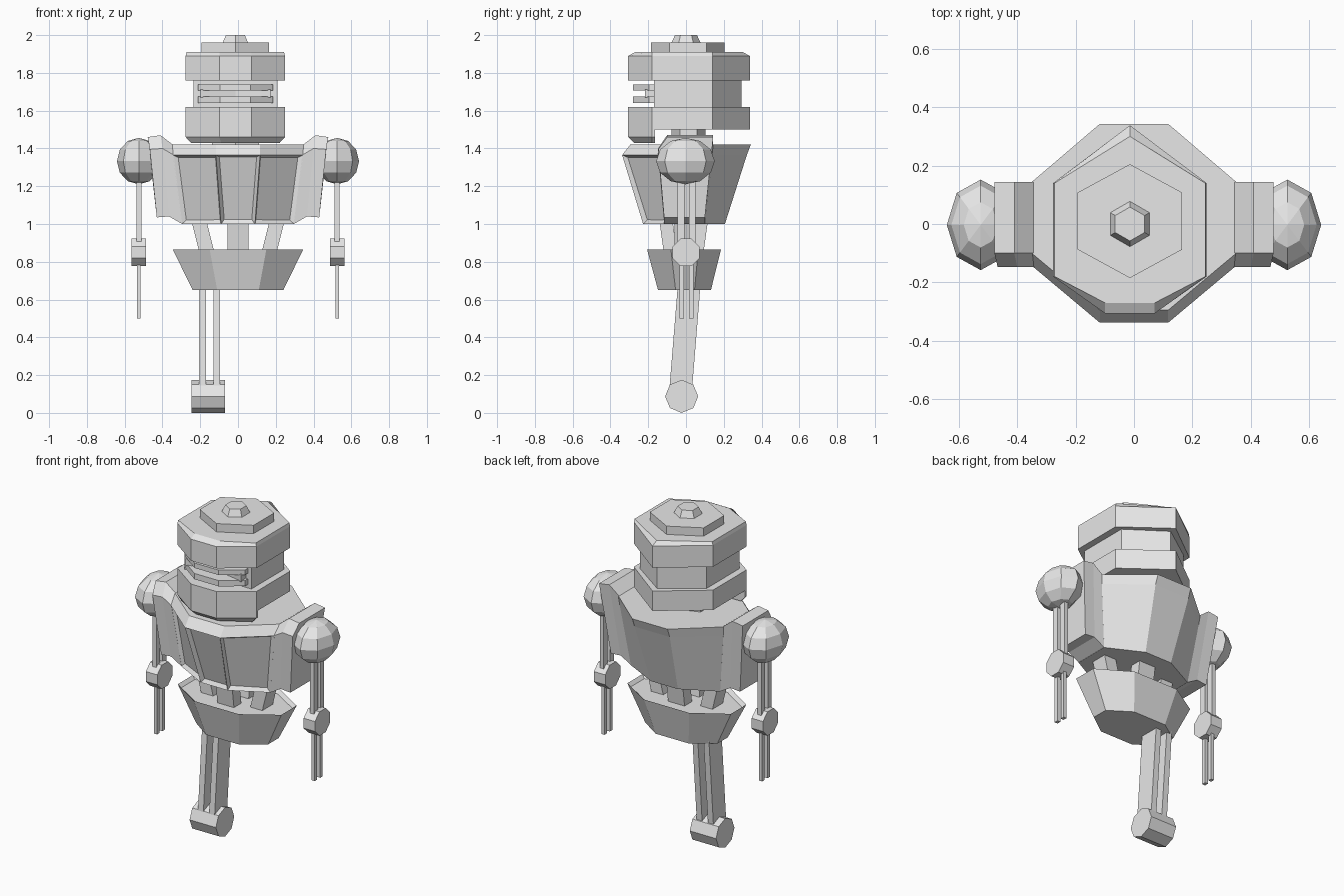
import bpy, bmesh, math

if "Cube" in bpy.data.objects:
    bpy.data.objects.remove(bpy.data.objects["Cube"], do_unlink=True)

grey = bpy.data.materials.new("plain_grey")
grey.use_nodes = True
grey.diffuse_color = (0.8, 0.8, 0.8, 1)
grey.node_tree.nodes["Principled BSDF"].inputs["Base Color"].default_value = (0.8, 0.8, 0.8, 1)

HEAD_X = -0.014


def finish(name, bm):
    bmesh.ops.recalc_face_normals(bm, faces=bm.faces)
    mesh = bpy.data.meshes.new(name)
    bm.to_mesh(mesh)
    bm.free()
    mesh.materials.append(grey)
    obj = bpy.data.objects.new(name, mesh)
    bpy.context.collection.objects.link(obj)
    return obj


def loft_mesh(rings):
    """Skin equal-length rings and cap both ends."""
    bm = bmesh.new()
    loops = [[bm.verts.new(p) for p in ring] for ring in rings]
    for a, b in zip(loops, loops[1:]):
        for i in range(len(a)):
            j = (i + 1) % len(a)
            bm.faces.new((a[i], a[j], b[j], b[i]))
    bm.faces.new(loops[0])
    bm.faces.new(loops[-1])
    bmesh.ops.recalc_face_normals(bm, faces=bm.faces)
    return bm


def loft(name, rings):
    return finish(name, loft_mesh(rings))


def at(points, z, dx=0.0):
    return [(x + dx, y, z) for x, y in points]


def octagon(z, front, side, yf, sf, sb, yb):
    half = [(front, yf), (side, sf), (side, sb), (front, yb)]
    return at(half + [(-x, y) for x, y in reversed(half)], z)


def hexagon(z, r, cx=HEAD_X, cy=0.0, sx=1.0):
    return [(cx + sx * r * math.sin(i * math.pi / 3), cy + r * math.cos(i * math.pi / 3), z)
            for i in range(6)]


def beam(name, top, bottom, hx, hy):
    loft(name, [[(x + sx * hx, y + sy * hy, z) for sx, sy in ((-1, -1), (1, -1), (1, 1), (-1, 1))]
                for x, y, z in (top, bottom)])


def drum(name, x0, x1, y, z, r, turn=0.0):
    """Eight-sided joint lying along x."""
    angles = [turn + i * math.pi / 4 for i in range(8)]
    loft(name, [[(x, y + r * math.cos(a), z + r * math.sin(a)) for a in angles] for x in (x0, x1)])


# Torso with three recessed front panels
bm = loft_mesh([
    octagon(1.0, 0.09, 0.297, -0.227, -0.116, 0.10, 0.206),
    octagon(1.365, 0.117, 0.345, -0.338, -0.147, 0.138, 0.322),
    octagon(1.42, 0.117, 0.35, -0.295, -0.10, 0.144, 0.343),
])
panels = [f for f in bm.faces if f.normal.y < -0.3 and f.calc_center_median().z < 1.3
          and abs(f.normal.z) < 0.7]
bmesh.ops.inset_individual(bm, faces=panels, thickness=0.025, depth=-0.02)
finish("torso", bm)

# Shoulder brackets, arms and hands on both sides
for side, label in ((1, "left"), (-1, "right")):
    rings = []
    for xt, zt, xc, zc, xb, zb in ((0.345, 1.42, 0.34, 1.365, 0.295, 1.0),
                                   (0.41, 1.47, 0.40, 1.40, 0.365, 1.04),
                                   (0.478, 1.46, 0.467, 1.395, 0.43, 1.035)):
        rings.append([(side * xt, -0.10, zt), (side * xt, 0.144, zt),
                      (side * xb, 0.10, zb), (side * xb, -0.116, zb), (side * xc, -0.147, zc)])
    loft(label + "_shoulder_bracket", rings)

    cx = side * 0.525
    ball = bmesh.new()
    bmesh.ops.create_uvsphere(ball, u_segments=8, v_segments=6, radius=1)
    bmesh.ops.scale(ball, vec=(0.116, 0.155, 0.123), verts=ball.verts)
    bmesh.ops.translate(ball, vec=(cx, -0.003, 1.333), verts=ball.verts)
    finish(label + "_shoulder_ball", ball)

    drum(label + "_elbow", cx - 0.038, cx + 0.038, 0, 0.85, 0.078, math.pi / 8)
    for s, part in ((-1, "front"), (1, "back")):
        y = 0.003 + s * 0.03
        beam(f"{label}_{part}_upper_rod", (cx, y, 1.25), (cx, y, 0.89), 0.013, 0.018)
        y = 0.003 + s * 0.026
        beam(f"{label}_{part}_lower_rod", (cx, y, 0.82), (cx, y, 0.5), 0.01, 0.012)


# Head bands, pointed at the back and flat at the front
def head_ring(z, w, yf, yb):
    half = [(0.085, yf), (w, -0.18), (w, 0.14)]
    return at(half + [(0, yb)] + [(-x, y) for x, y in reversed(half)], z, HEAD_X)


loft("head_upper_band", [head_ring(1.76, 0.263, -0.306, 0.338),
                         head_ring(1.89, 0.263, -0.306, 0.338),
                         head_ring(1.91, 0.258, -0.27, 0.30)])
loft("head_lower_band", [head_ring(1.5, 0.263, -0.306, 0.338),
                         head_ring(1.62, 0.263, -0.306, 0.338)])

core = [(0.222, -0.17), (0.222, 0.14), (0, 0.295), (-0.222, 0.14), (-0.222, -0.17)]
loft("head_core", [at(core, z, HEAD_X) for z in (1.6, 1.78)])


def trapezoid(z, front, w, yf, ys, yb):
    return at([(front, yf), (w, ys), (w, yb), (-w, yb), (-w, ys), (-front, yf)], z, HEAD_X)


loft("chin", [trapezoid(1.43, 0.075, 0.235, -0.275, -0.18, -0.165),
              trapezoid(1.46, 0.085, 0.263, -0.306, -0.18, -0.165),
              trapezoid(1.50, 0.085, 0.263, -0.306, -0.18, -0.165)])

# Visor made of two lips around a recessed slot
for part, low, high in (("lower", 1.64, 1.675), ("upper", 1.708, 1.738)):
    loft(f"visor_{part}_lip", [trapezoid(z, 0.08, 0.198, -0.28, -0.195, -0.16) for z in (low, high)])
slot = [(0.185, -0.216), (0.185, -0.16), (-0.185, -0.16), (-0.185, -0.216), (0, -0.18)]
loft("visor_slot", [at(slot, z, HEAD_X) for z in (1.67, 1.712)])

# Crown and neck
loft("crown_plate", [hexagon(z, 0.195, cy=0.01, sx=1.06) for z in (1.9, 1.96)])
loft("crown_knob", [hexagon(1.955, 0.08), hexagon(2.0, 0.058)])
loft("neck", [hexagon(z, 0.09, cy=0.013, sx=1.6) for z in (1.4, 1.51)])

# Pelvis with a shallow sunken top
bm = loft_mesh([octagon(0.65, 0.11, 0.24, -0.148, -0.055, 0.045, 0.132),
                octagon(0.865, 0.15, 0.345, -0.206, -0.08, 0.065, 0.185)])
lid = [f for f in bm.faces if f.normal.z > 0.9]
bmesh.ops.inset_region(bm, faces=lid, thickness=0.02, depth=-0.02)
finish("pelvis", bm)

# Waist posts lean inward as they go down
for s, label in ((1, "left"), (-1, "right")):
    beam(label + "_waist_post", (s * 0.205, -0.01, 1.01), (s * 0.16, -0.01, 0.83), 0.04, 0.05)
beam("front_waist_post", (0, -0.105, 1.01), (0, -0.08, 0.83), 0.055, 0.035)
beam("back_waist_post", (0, 0.08, 1.01), (0, 0.055, 0.83), 0.055, 0.035)

# Single leg with twin planks and a foot roller
for x, part in ((-0.188, "outer"), (-0.113, "inner")):
    beam(part + "_leg_plank", (x, 0.017, 0.68), (x, -0.031, 0.09), 0.018, 0.06)
drum("foot_roller", -0.245, -0.07, -0.023, 0.0875, 0.0875)
